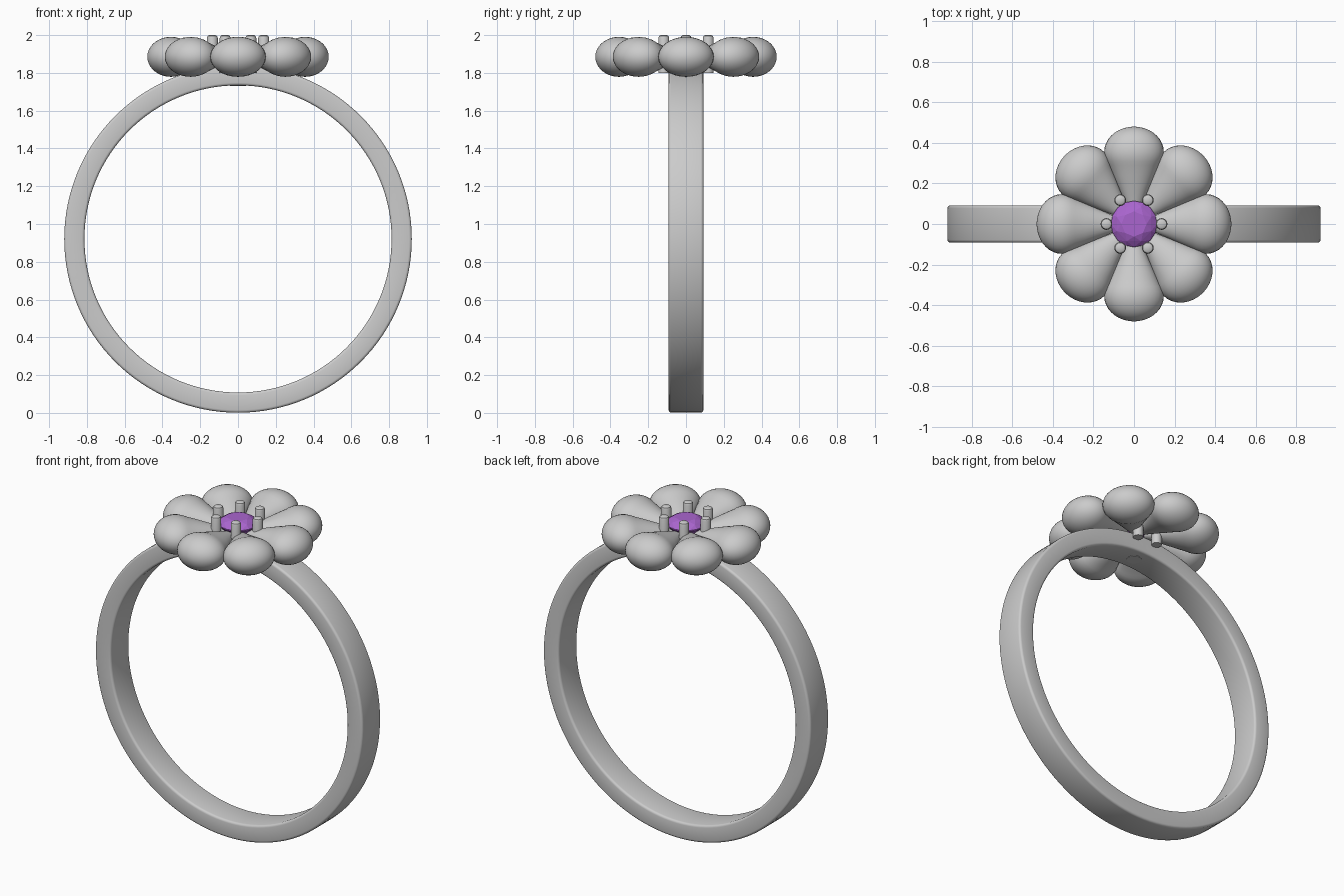
import bpy, bmesh
from math import sin, cos, pi, radians
from mathutils import Matrix

if "Cube" in bpy.data.objects:
    bpy.data.objects.remove(bpy.data.objects["Cube"])

def make_object(name, bm, smooth=True):
    bmesh.ops.recalc_face_normals(bm, faces=bm.faces)
    me = bpy.data.meshes.new(name)
    bm.to_mesh(me)
    bm.free()
    ob = bpy.data.objects.new(name, me)
    bpy.context.collection.objects.link(ob)
    if smooth:
        bpy.ops.object.select_all(action='DESELECT')
        bpy.context.view_layer.objects.active = ob
        ob.select_set(True)
        bpy.ops.object.shade_smooth_by_angle(angle=radians(35))
    return ob

def lathe(rings, n, closed=False, caps=True):
    """Skin a list of (centre, radius_u, radius_v, axis) rings."""
    bm = bmesh.new()
    loops = [[bm.verts.new(p) for p in ring] for ring in rings]
    pairs = list(zip(loops, loops[1:])) + ([(loops[-1], loops[0])] if closed else [])
    for a, b in pairs:
        for i in range(n):
            j = (i + 1) % n
            bm.faces.new((a[i], a[j], b[j], b[i]))
    if caps and not closed:
        bm.faces.new(loops[0])
        bm.faces.new(loops[-1])
    return bm

# Finger band: flat section with small rounded edges, swept about y
RO, RI, W, B, CZ, N = 0.92, 0.813, 0.092, 0.014, 0.921, 128
corners = [(RO - B, W - B, 0), (RI + B, W - B, 90), (RI + B, B - W, 180), (RO - B, B - W, 270)]
section = [(r + B * cos(radians(a + t)), y + B * sin(radians(a + t)))
           for r, y, a in corners for t in (0, 30, 60, 90)]
rings = [[(r * cos(2 * pi * i / N), y, CZ + r * sin(2 * pi * i / N)) for i in range(N)]
         for r, y in section]
make_object("finger_band", lathe(rings, N, closed=True))

# Petals: teardrops with a conical inner end and a rounded outer end
PZ, M = 1.885, 32
profile = [(0.03, 0.010), (0.10, 0.040), (0.17, 0.071), (0.24, 0.104), (0.29, 0.126)]
profile += [(0.355 + 0.125 * sin(radians(t)), 0.147 * cos(radians(t)))
            for t in (-22, -10, 0, 10, 20, 30, 40, 50, 60, 70, 80, 87)]
for k in range(8):
    rings = [[(x, h * cos(2 * pi * i / M), PZ + 0.72 * h * sin(2 * pi * i / M)) for i in range(M)]
             for x, h in profile]
    bm = lathe(rings, M)
    bm.transform(Matrix.Rotation(k * pi / 4, 4, 'Z'))
    make_object(f"petal_{k + 1}", bm)

# Prongs: six posts with softened tips
for k in range(6):
    a, P = k * pi / 3, 16
    cx, cy = 0.136 * cos(a), 0.136 * sin(a)
    rings = [[(cx + r * cos(2 * pi * i / P), cy + r * sin(2 * pi * i / P), z) for i in range(P)]
             for z, r in ((1.80, 0.029), (1.985, 0.029), (1.995, 0.025), (2.0, 0.017))]
    make_object(f"prong_{k + 1}", lathe(rings, P))

# Stone seat: small tapered cup ending at the inside of the band
rings = [[(r * cos(2 * pi * i / M), r * sin(2 * pi * i / M), z) for i in range(M)]
         for z, r in ((1.731, 0.042), (1.82, 0.042))]
make_object("stone_seat", lathe(rings, M))

# Gem: brilliant cut as the hull of table, crown, girdle and culet points
bm = bmesh.new()
for z, r, n, off in ((1.967, 0.062, 8, 0), (1.953, 0.092, 8, 0.5), (1.932, 0.114, 16, 0),
                     (1.925, 0.114, 16, 0), (1.87, 0.055, 8, 0.5), (1.82, 0.004, 8, 0)):
    for i in range(n):
        t = 2 * pi * (i + off) / n
        bm.verts.new((r * cos(t), r * sin(t), z))
bmesh.ops.convex_hull(bm, input=bm.verts)
gem = make_object("gem", bm, smooth=False)
mat = bpy.data.materials.new("purple_stone")
mat.diffuse_color = (0.40, 0.13, 0.62, 1)
mat.use_nodes = True
mat.node_tree.nodes["Principled BSDF"].inputs["Base Color"].default_value = mat.diffuse_color
gem.data.materials.append(mat)
